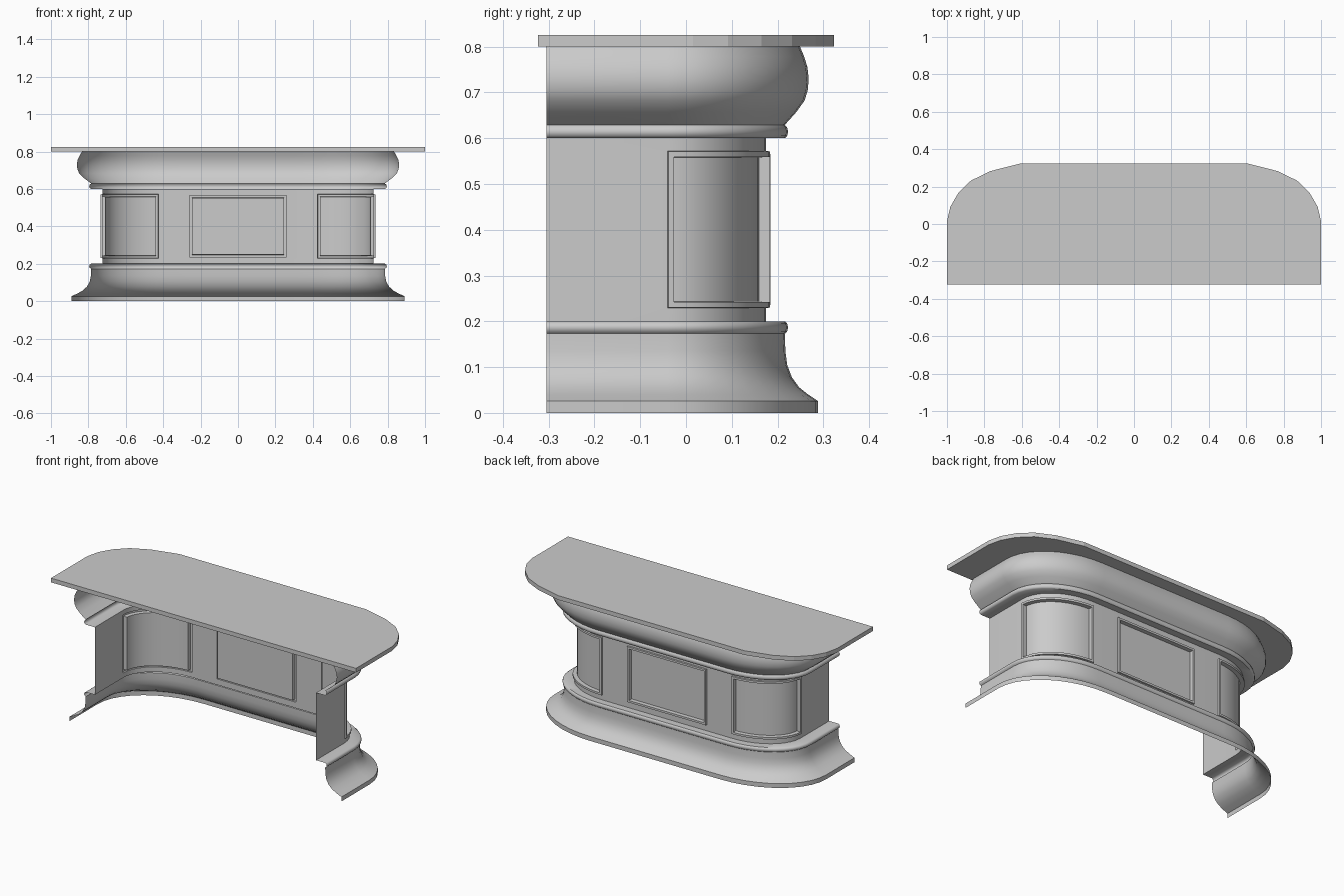
import bpy, bmesh, math

if "Cube" in bpy.data.objects:
    bpy.data.objects.remove(bpy.data.objects["Cube"])

CX, CY = 0.425, -0.04          # centre of the corner arcs
RX, RY = 0.30, 0.215           # wall corner radii
FRONT = -0.305                 # open front edge
STRETCH = 1.47                 # mouldings project further sideways
SEG = 10
PANEL_X = 0.265


def ring(d):
    """Plan outline of the U-shaped shell, projected outward by d."""
    rx, ry = RX + d * STRETCH, RY + d
    half = [(CX + rx, FRONT)]
    for i in range(SEG + 1):
        t = math.pi / 2 * i / SEG
        half.append((CX + rx * math.cos(t), CY + ry * math.sin(t)))
    half.append((PANEL_X, CY + ry))
    return half + [(-x, y) for x, y in reversed(half)]


def finish(bm, name, angle):
    me = bpy.data.meshes.new(name)
    bm.to_mesh(me)
    bm.free()
    ob = bpy.data.objects.new(name, me)
    bpy.context.collection.objects.link(ob)
    bpy.ops.object.select_all(action='DESELECT')
    ob.select_set(True)
    bpy.context.view_layer.objects.active = ob
    bpy.ops.object.shade_smooth_by_angle(angle=math.radians(angle))
    return ob


def sweep(profile):
    """Sweep an (offset, z) profile along the outline; faces[row][column]."""
    bm = bmesh.new()
    rows = [[bm.verts.new((x, y, z)) for x, y in ring(d)] for d, z in profile]
    faces = [[bm.faces.new((a[i], a[i + 1], b[i + 1], b[i]))
              for i in range(len(a) - 1)] for a, b in zip(rows, rows[1:])]
    bm.normal_update()
    return bm, faces


# Base moulding: plinth, cove and bead
bm, _ = sweep([(0.113, 0), (0.113, 0.026), (0.092, 0.040), (0.072, 0.056),
               (0.056, 0.078), (0.046, 0.105), (0.042, 0.135), (0.041, 0.173),
               (0.046, 0.178), (0.048, 0.187), (0.046, 0.195), (0.041, 0.2), (0, 0.2)])
finish(bm, "base_moulding", 40)

# Upper moulding: bead and bulging cornice
bm, _ = sweep([(0, 0.6), (0.041, 0.6), (0.046, 0.605), (0.048, 0.614),
               (0.046, 0.623), (0.041, 0.629), (0.066, 0.657), (0.084, 0.682),
               (0.091, 0.705), (0.093, 0.730), (0.090, 0.756), (0.083, 0.778), (0.074, 0.8)])
finish(bm, "upper_moulding", 40)

# Wall with three framed, recessed panels
bm, faces = sweep([(0, 0.2), (0, 0.229), (0, 0.572), (0, 0.6)])
mid = faces[1]
mid_col = SEG + 2
panels = [mid[1:SEG + 1], [mid[mid_col]], mid[mid_col + 2:mid_col + 2 + SEG]]
for n, panel in enumerate(panels):
    if n == 1:
        bmesh.ops.inset_region(bm, faces=panel, thickness=0.006, depth=0, use_even_offset=True)
    for thick, depth in ((0.001, 0.009), (0.012, 0), (0.001, -0.024)):
        bmesh.ops.inset_region(bm, faces=panel, thickness=thick, depth=depth,
                               use_boundary=True, use_even_offset=True)
        bm.normal_update()
finish(bm, "panelled_wall", 30)

# Countertop slab with faceted rear corners
half = [(1, -0.323), (1, 0.015), (0.982, 0.092), (0.94, 0.165),
        (0.872, 0.232), (0.767, 0.283), (0.61, 0.323)]
outline = half + [(-x, y) for x, y in reversed(half)]
bm = bmesh.new()
face = bm.faces.new([bm.verts.new((x, y, 0.8)) for x, y in outline])
top = bmesh.ops.extrude_face_region(bm, geom=[face], use_keep_orig=True)
for v in top["geom"]:
    if isinstance(v, bmesh.types.BMVert):
        v.co.z = 0.825
bmesh.ops.recalc_face_normals(bm, faces=bm.faces)
finish(bm, "countertop", 10)
